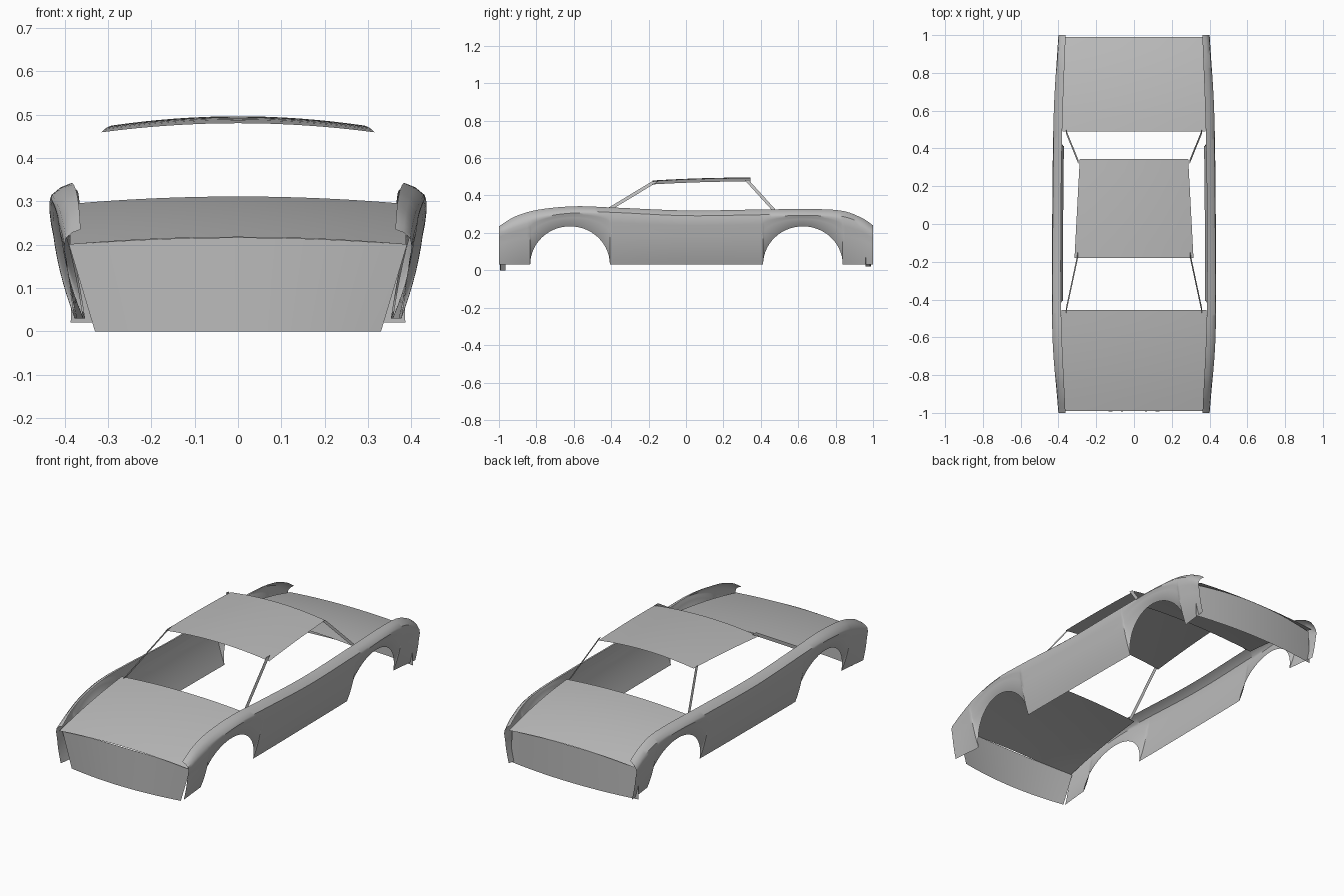
import bpy
import math

if "Cube" in bpy.data.objects:
    bpy.data.objects.remove(bpy.data.objects["Cube"])

paint = bpy.data.materials.new("grey_paint")
paint.diffuse_color = (0.5, 0.5, 0.5, 1)
paint.use_nodes = True
paint.node_tree.nodes["Principled BSDF"].inputs["Base Color"].default_value = paint.diffuse_color


def curve(points):
    """Smooth function through a list of (y, value) points."""
    def slope(i):
        a, b = points[max(i - 1, 0)], points[min(i + 1, len(points) - 1)]
        return (b[1] - a[1]) / (b[0] - a[0])

    def f(y):
        i = 0
        while i < len(points) - 2 and y > points[i + 1][0]:
            i += 1
        (y0, v0), (y1, v1) = points[i], points[i + 1]
        h = y1 - y0
        t = (y - y0) / h
        return (v0 * (1 + 2 * t) * (1 - t) ** 2 + v1 * t * t * (3 - 2 * t)
                + h * slope(i) * t * (1 - t) ** 2 + h * slope(i + 1) * t * t * (t - 1))
    return f


def sheet(name, rows, angle=35):
    """Surface from equally long rows of points."""
    n = len(rows[0])
    verts = [p for r in rows for p in r]
    faces = [(i * n + j, i * n + j + 1, (i + 1) * n + j + 1, (i + 1) * n + j)
             for i in range(len(rows) - 1) for j in range(n - 1)]
    me = bpy.data.meshes.new(name)
    me.from_pydata(verts, [], faces)
    me.materials.append(paint)
    ob = bpy.data.objects.new(name, me)
    bpy.context.collection.objects.link(ob)
    bpy.ops.object.select_all(action='DESELECT')
    ob.select_set(True)
    bpy.context.view_layer.objects.active = ob
    bpy.ops.object.shade_smooth_by_angle(angle=math.radians(angle))
    return ob


def steps(a, b, n):
    return [a + (b - a) * i / n for i in range(n + 1)]


# Body side profiles along the length
top_z = curve([(-1, .235), (-.92, .285), (-.8, .322), (-.6, .342), (-.4, .336), (0, .32),
               (.4, .325), (.7, .327), (.85, .315), (.95, .275), (1, .24)])
shoulder_z = curve([(-1, .215), (-.92, .25), (-.8, .288), (-.6, .314), (-.4, .31), (0, .292),
                    (.4, .297), (.7, .3), (.85, .285), (.95, .245), (1, .205)])
inner_x = curve([(-1, .363), (-.5, .385), (0, .387), (.5, .38), (1, .362)])
outer_x = curve([(-1, .397), (-.6, .428), (0, .43), (.6, .421), (1, .397)])

# Lower edge with round wheel arches, as (y, z) stations
BASE, RADIUS = .03, .213
edge = [(y, BASE) for y in steps(-1, -.85, 6)]
for centre, after in ((-.62, steps(-.39, .40, 16)), (.625, steps(.85, 1, 6))):
    edge += [(centre - RADIUS * math.cos(a), BASE + (RADIUS - .008) * math.sin(a))
             for a in steps(0, math.pi, 28)]
    edge += [(y, BASE) for y in after]

for side, label in ((-1, "left"), (1, "right")):
    rows = []
    for y, zb in edge:
        zs, xs = shoulder_z(y), outer_x(y)
        tuck = .055 - .15 * (zb - BASE)
        if abs(y) > .84:
            tuck -= .03 * (abs(y) - .84) / .16
        row = [(side * inner_x(y), y, top_z(y)),
               (side * (inner_x(y) * .45 + xs * .55), y, top_z(y) * .55 + zs * .45 + .002)]
        for t in steps(0, 1, 10):
            x = xs + .004 * math.sin(min(t * 4, 1) * math.pi) - tuck * t ** 1.9
            row.append((side * x, y, zs + (zb - zs) * t))
        rows.append(row if side > 0 else row[::-1])
    sheet(label + "_body_side", rows)


def crowned(name, y0, y1, w0, w1, z0, z1, crown, bulge):
    """Panel crowned across x and bulged along y; z is at its side edges."""
    sheet(name, [[(u * (w0 + (w1 - w0) * t), y0 + (y1 - y0) * t,
                   z0 + (z1 - z0) * t + crown * (1 - u * u) + bulge * 4 * t * (1 - t))
                  for u in steps(-1, 1, 16)] for t in steps(0, 1, 8)])


crowned("hood", -.99, -.455, .388, .385, .2, .294, .017, .01)
crowned("rear_deck", .49, .99, .378, .378, .294, .205, .017, .014)
crowned("roof", -.18, .345, .315, .287, .459, .475, .021, .004)


def end_panel(name, y, bow, top_w, low_w, low_z, top_z_edge):
    """Upright panel bowed outward, with a crowned upper edge."""
    sheet(name, [[(u * (low_w + (top_w - low_w) * t), y - bow * u * u,
                   low_z + (top_z_edge + .016 * (1 - u * u) - low_z) * t)
                  for u in steps(-1, 1, 16)] for t in (0, .5, 1)])


end_panel("front_panel", -.995, -.03, .39, .33, 0, .2)
end_panel("rear_panel", .99, .03, .38, .386, .02, .205)

# Thin flat window pillars
for side, label in ((-1, "left"), (1, "right")):
    for name, low, high, w in (("front", (.36, -.46, .297), (.297, -.165, .475), .034),
                               ("rear", (.36, .49, .3), (.293, .325, .482), .022)):
        sheet(f"{label}_{name}_pillar",
              [[(side * x, y - w / 2, z), (side * x, y + w / 2, z)] for x, y, z in (low, high)])
